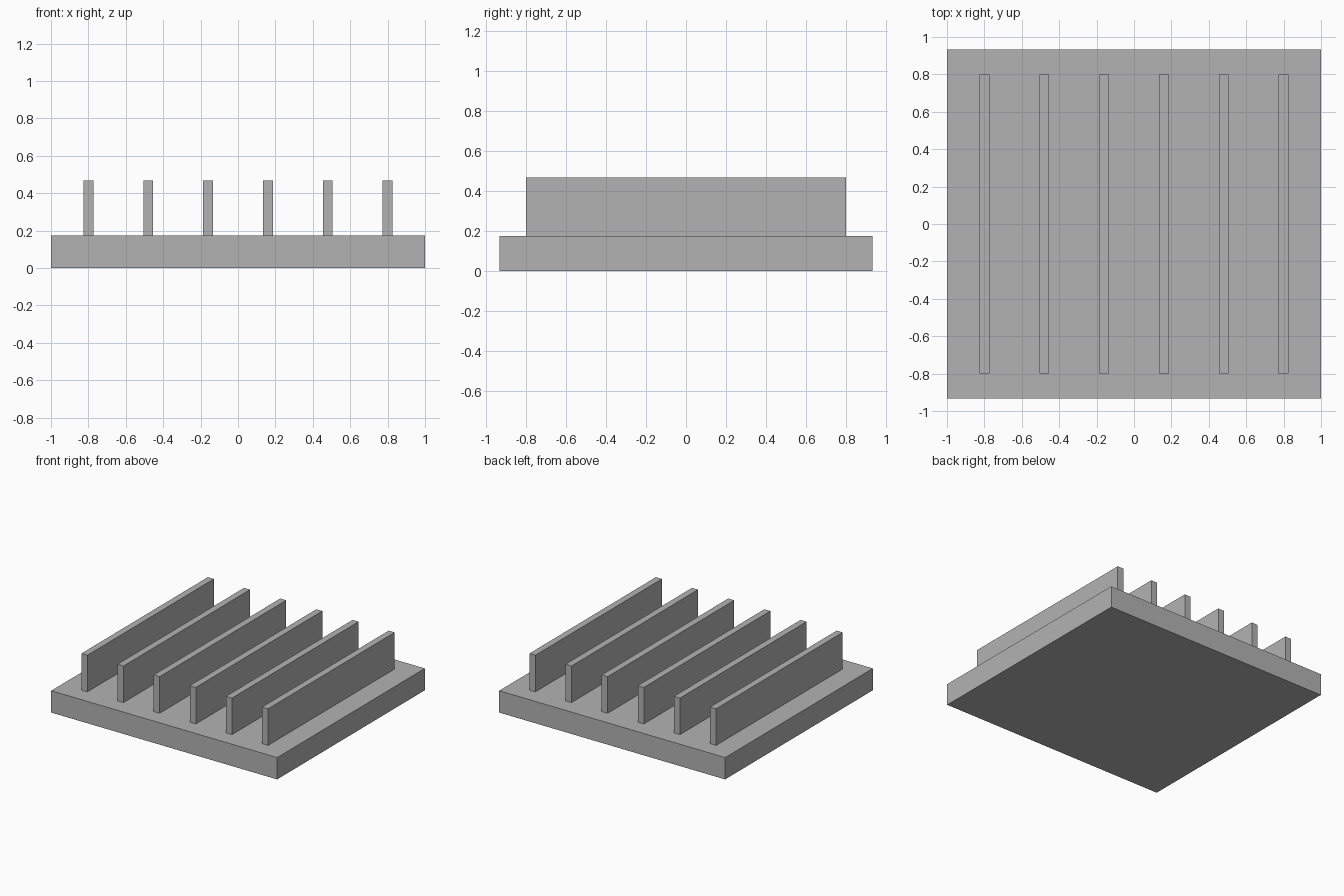
import bpy

cube = bpy.data.objects.get("Cube")
if cube:
    bpy.data.objects.remove(cube, do_unlink=True)

# Single plain grey material
grey = bpy.data.materials.new("matte_grey")
grey.use_nodes = True
color = (0.45, 0.45, 0.45, 1)
grey.diffuse_color = color
grey.node_tree.nodes["Principled BSDF"].inputs["Base Color"].default_value = color


def box(name, x, size_x, size_y, bottom, top):
    """Box centred on y = 0, spanning bottom to top."""
    bpy.ops.mesh.primitive_cube_add(size=1, location=(x, 0, (bottom + top) / 2))
    obj = bpy.context.object
    obj.name = name
    obj.scale = (size_x, size_y, top - bottom)
    bpy.ops.object.transform_apply(location=False, rotation=False, scale=True)
    obj.data.materials.append(grey)
    return obj


BASE_TOP = 0.175
FIN_TOP = 0.468
FIN_COUNT = 6
FIN_SPACING = 0.32

# Base plate
box("base_plate", 0, 2, 1.867, 0, BASE_TOP)

# Row of evenly spaced upright fins
for i in range(FIN_COUNT):
    x = (i - (FIN_COUNT - 1) / 2) * FIN_SPACING
    box(f"fin_{i + 1}", x, 0.053, 1.6, BASE_TOP, FIN_TOP)
